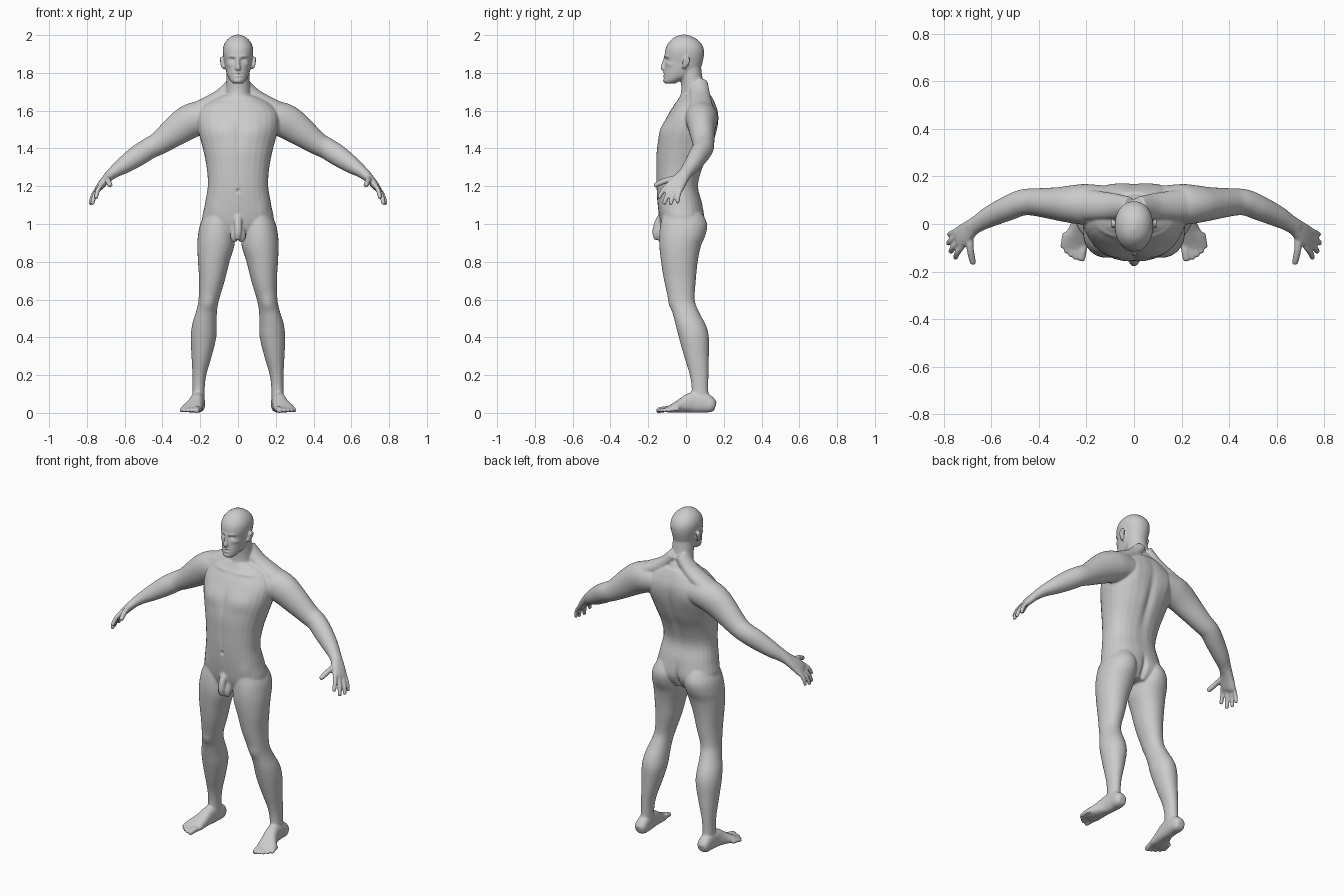
import bpy, bmesh, math
from mathutils import Vector

bm = bmesh.new()
SIDES = 28


def smooth_rows(rows, steps=4):
    """Catmull-Rom interpolation of rows of numbers."""
    out = []
    for i in range(len(rows) - 1):
        a, b, c, d = rows[max(i - 1, 0)], rows[i], rows[i + 1], rows[min(i + 2, len(rows) - 1)]
        for s in range(steps):
            t = s / steps
            out.append([0.5 * (2 * q + (r - p) * t + (2 * p - 5 * q + 4 * r - w) * t * t
                               + (3 * q - p - 3 * r + w) * t ** 3)
                        for p, q, r, w in zip(a, b, c, d)])
    return out + [list(rows[-1])]


def skin(rings, power, both):
    """Join rings (centre, u axis, v axis) into a closed form, optionally on both sides."""
    for side in ((1, -1) if both else (1,)):
        loops = []
        for c, u, v in rings:
            loop = []
            for k in range(SIDES):
                a = 2 * math.pi * k / SIDES
                ca, sa = math.cos(a), math.sin(a)
                p = c + u * math.copysign(abs(ca) ** (2 / power), ca) \
                      + v * math.copysign(abs(sa) ** (2 / power), sa)
                loop.append(bm.verts.new((p.x * side, p.y, p.z)))
            loops.append(loop)
        for l0, l1 in zip(loops, loops[1:]):
            for k in range(SIDES):
                n = (k + 1) % SIDES
                bm.faces.new((l0[k], l0[n], l1[n], l1[k]))
        bm.faces.new(loops[0][::-1])
        bm.faces.new(loops[-1])


def stack(rows, power=2.0, both=False):
    """Horizontal sections: z, x min, x max, y front, y back."""
    skin([(Vector(((a + b) / 2, (f + k) / 2, z)), Vector(((b - a) / 2, 0, 0)), Vector((0, (k - f) / 2, 0)))
          for z, a, b, f, k in smooth_rows(rows)], power, both)


def tube(rows, hint=(0, 1, 0), power=2.0, both=True):
    """Sections along a path: x, y, z, radius along hint, other radius."""
    rows = smooth_rows(rows)
    pts = [Vector(r[:3]) for r in rows]
    rings = []
    for i, r in enumerate(rows):
        t = (pts[min(i + 1, len(pts) - 1)] - pts[max(i - 1, 0)]).normalized()
        h = Vector(hint)
        u = (h - t * h.dot(t)).normalized()
        rings.append((pts[i], u * r[3], t.cross(u) * r[4]))
    skin(rings, power, both)


def digit(a, b, r, bend=(0, 0, 0), hint=(1, 0, 0)):
    """Rounded finger or toe from a to b."""
    a, b = Vector(a), Vector(b)
    m = (a + b) / 2 + Vector(bend)
    e = b + (b - m).normalized() * -0.006
    tube([(*a, r, r), (*m, r, r), (*e, r * .85, r * .85), (*b, r * .4, r * .4)], hint)


# torso and neck
stack([(z, -w, w, f, b) for z, w, f, b in [
    (.93, .08, -.11, .06), (1.0, .185, -.135, .095), (1.1, .176, -.15, .088), (1.2, .16, -.157, .065),
    (1.3, .166, -.158, .09), (1.4, .186, -.155, .135), (1.5, .212, -.132, .165), (1.58, .215, -.095, .172),
    (1.64, .17, -.055, .155), (1.68, .09, -.03, .135)]], 2.3)
stack([(z, -w, w, f, b) for z, w, f, b in [
    (1.6, .085, -.06, .15), (1.68, .07, -.03, .128), (1.74, .063, -.026, .095), (1.83, .06, -.04, .08)]])
tube([(.02, .07, 1.75, .045, .035), (.09, .075, 1.675, .055, .04), (.2, .08, 1.61, .065, .045)])

# head
stack([(z, -w, w, f, b) for z, w, f, b in [
    (1.743, .024, -.108, -.06), (1.757, .04, -.117, -.03), (1.785, .056, -.117, .04), (1.82, .066, -.114, .075),
    (1.86, .073, -.112, .089), (1.9, .08, -.113, .096), (1.935, .079, -.106, .092), (1.965, .066, -.088, .073),
    (1.988, .043, -.063, .042), (2.002, .012, -.028, .005)]], 2.15)
tube([(0, -.108, 1.882, .007, .01), (0, -.117, 1.85, .009, .012), (0, -.122, 1.826, .015, .013),
      (0, -.114, 1.815, .01, .008)], (1, 0, 0), both=False)
# ears
tube([(.074, -.012, 1.822, .008, .006), (.083, -.006, 1.838, .015, .008), (.09, .002, 1.866, .021, .008),
      (.089, .003, 1.885, .012, .006)])

# arms
tube([(.12, .075, 1.575, .08, .075), (.2, .082, 1.563, .086, .088), (.26, .083, 1.54, .08, .09),
      (.32, .085, 1.5, .07, .082), (.415, .092, 1.43, .058, .062), (.47, .09, 1.4, .055, .057),
      (.53, .066, 1.362, .052, .056), (.6, .034, 1.314, .045, .046), (.65, .006, 1.28, .037, .034),
      (.685, -.017, 1.252, .036, .027)])
# palms
tube([(.67, -.005, 1.265, .034, .027), (.705, -.035, 1.23, .043, .023), (.732, -.058, 1.197, .049, .019),
      (.743, -.067, 1.184, .045, .013)], power=2.4)
# fingers and thumb
for a, b, r in [((.722, -.094, 1.21), (.752, -.145, 1.135), .0125), ((.733, -.073, 1.197), (.772, -.118, 1.103), .013),
                ((.743, -.05, 1.187), (.783, -.083, 1.101), .0125), ((.748, -.028, 1.184), (.779, -.045, 1.108), .0115)]:
    digit(a, b, r, (.006, -.003, .004))
digit((.69, -.04, 1.243), (.676, -.168, 1.203), .0155, (.006, 0, .008))

# legs
stack([(1.06, .03, .17, -.12, .08), (1.0, .02, .2, -.135, .105), (.94, .016, .212, -.142, .1),
       (.88, .02, .215, -.141, .078), (.8, .045, .212, -.132, .062), (.7, .07, .206, -.116, .052),
       (.6, .1, .209, -.092, .046), (.54, .111, .221, -.074, .066), (.47, .113, .242, -.056, .1),
       (.4, .115, .25, -.038, .118), (.3, .139, .246, -.01, .121), (.2, .168, .241, .02, .119),
       (.12, .177, .241, .03, .118), (.05, .177, .245, .02, .125)], 2.1, True)
# feet and toes
tube([(.212, .156, .035, .022, .022), (.212, .135, .041, .036, .04), (.212, .09, .054, .037, .053),
      (.217, .03, .054, .037, .054), (.229, -.025, .038, .045, .037), (.244, -.07, .024, .056, .023),
      (.252, -.1, .017, .05, .014)], (1, 0, 0), 2.4)
for i in range(5):
    x = (.213, .238, .259, .278, .293)[i]
    tip = (-.157, -.152, -.14, -.123, -.103)[i]
    digit((x - .004, -.065 + i * .007, .02), (x + .008, tip, .011), .0165 if i == 0 else .0115, (0, 0, .004))

# groin
tube([(0, -.125, 1.045, .022, .02), (0, -.15, 1.0, .021, .02), (0, -.16, .95, .019, .018),
      (0, -.156, .915, .011, .01)], (1, 0, 0), both=False)
tube([(.012, -.12, .99, .016, .02), (.019, -.13, .945, .022, .025), (.019, -.13, .915, .017, .018),
      (.018, -.128, .905, .008, .008)], (1, 0, 0))

# fuse everything into one skin
bmesh.ops.recalc_face_normals(bm, faces=bm.faces[:])
rough = bpy.data.meshes.new("rough")
bm.to_mesh(rough)
bm.free()
body = bpy.data.objects.new("body", rough)
bpy.context.collection.objects.link(body)
fuse = body.modifiers.new("fuse", 'REMESH')
fuse.mode = 'VOXEL'
fuse.voxel_size = 0.0055
soft = body.modifiers.new("soften", 'SMOOTH')
soft.factor = 0.5
soft.iterations = 7
graph = bpy.context.evaluated_depsgraph_get()
mesh = bpy.data.meshes.new_from_object(body.evaluated_get(graph))
body.modifiers.clear()
body.data = mesh

# sculpted relief: centre, reach per axis, push along the normal
relief = [
    ((.09, -.12, 1.49), (.07, .08, .05), .010), ((0, -.14, 1.47), (.016, .06, .08), -.007),   # chest
    ((.09, -.05, 1.635), (.07, .05, .010), .005), ((0, -.155, 1.175), (.009, .03, .01), -.010),  # collarbone, navel
    ((0, -.155, 1.3), (.012, .04, .10), -.004), ((.13, -.12, 1.08), (.03, .05, .04), .004),    # abdomen
    ((0, .14, 1.4), (.022, .09, .19), -.012), ((.11, .16, 1.53), (.05, .05, .07), .007),       # spine, shoulder blades
    ((.085, .1, 1.0), (.055, .05, .07), .008), ((0, .09, .98), (.014, .06, .07), -.018),       # buttocks
    ((.157, -.085, .575), (.03, .03, .035), .006), ((.178, .11, .43), (.05, .04, .07), .004),  # knee, calf
    ((.031, -.108, 1.869), (.014, .03, .009), -.011), ((.031, -.103, 1.867), (.009, .03, .004), .004),  # eyes
    ((.03, -.11, 1.888), (.022, .03, .007), .005), ((.048, -.09, 1.845), (.016, .03, .012), .004),  # brow, cheek
    ((0, -.118, 1.80), (.02, .03, .005), .006), ((0, -.118, 1.783), (.017, .03, .005), .006),  # lips
    ((0, -.118, 1.792), (.022, .03, .003), -.005), ((0, -.118, 1.757), (.018, .03, .01), .005),  # mouth, chin
    ((.094, .0, 1.862), (.008, .009, .014), -.005)]                                           # ear hollow
spots = []
for c, s, amount in relief:
    spots.append((c, s, amount))
    if c[0]:
        spots.append(((-c[0], c[1], c[2]), s, amount))
normals = [n.vector.copy() for n in mesh.vertex_normals]
for v, n in zip(mesh.vertices, normals):
    x, y, z = v.co
    push = 0
    for c, s, amount in spots:
        dz = (z - c[2]) / s[2]
        if abs(dz) < 2.5:
            d = dz * dz + ((x - c[0]) / s[0]) ** 2 + ((y - c[1]) / s[1]) ** 2
            if d < 6:
                push += amount * math.exp(-d)
    v.co += n * push
    v.co.z = max(v.co.z, 0)
mesh.polygons.foreach_set("use_smooth", [True] * len(mesh.polygons))
mesh.update()
